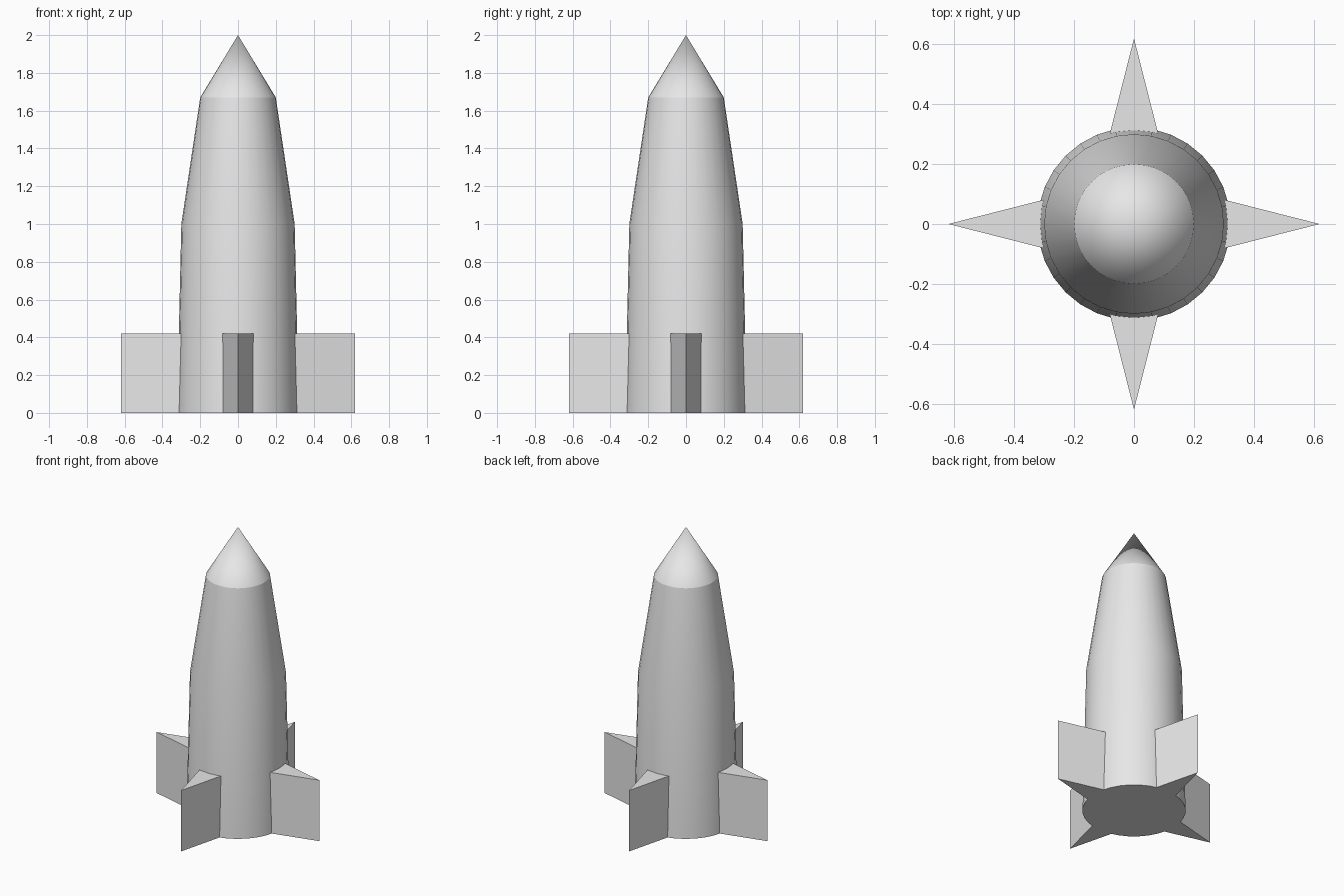
import bpy
import bmesh
from math import cos, sin, pi, radians

cube = bpy.data.objects.get("Cube")
if cube:
    bpy.data.objects.remove(cube, do_unlink=True)

SEGMENTS = 32

# Single plain grey
grey = bpy.data.materials.new("plain_grey")
grey.use_nodes = True
grey.diffuse_color = (0.8, 0.8, 0.8, 1)
shader = next(n for n in grey.node_tree.nodes if n.type == "BSDF_PRINCIPLED")
shader.inputs["Base Color"].default_value = grey.diffuse_color


def add_object(name, bm):
    bmesh.ops.recalc_face_normals(bm, faces=bm.faces)
    mesh = bpy.data.meshes.new(name)
    bm.to_mesh(mesh)
    bm.free()
    mesh.materials.append(grey)
    obj = bpy.data.objects.new(name, mesh)
    bpy.context.collection.objects.link(obj)
    return obj


# Body and nose: rings joined upward, closed by a flat base and a pointed tip
bm = bmesh.new()
rings = []
for radius, z in [(0.323, 0), (0.3, 1), (0.2, 1.67)]:
    angles = [2 * pi * i / SEGMENTS for i in range(SEGMENTS)]
    rings.append([bm.verts.new((radius * cos(a), radius * sin(a), z)) for a in angles])
tip = bm.verts.new((0, 0, 2))
bm.faces.new(rings[0])
for i in range(SEGMENTS):
    j = (i + 1) % SEGMENTS
    for low, high in zip(rings, rings[1:]):
        bm.faces.new((low[i], low[j], high[j], high[i]))
    bm.faces.new((rings[-1][i], rings[-1][j], tip))
body = add_object("rocket_body", bm)
bpy.ops.object.select_all(action="DESELECT")
body.select_set(True)
bpy.context.view_layer.objects.active = body
bpy.ops.object.shade_smooth_by_angle(angle=radians(18))


# Four wedge fins, rooted inside the body
def add_fin(name, turn):
    bm = bmesh.new()
    outline = [(0.27, -0.089), (0.62, 0), (0.27, 0.089)]
    base = bm.faces.new([bm.verts.new((x, y, 0)) for x, y in outline])
    extruded = bmesh.ops.extrude_face_region(bm, geom=[base], use_keep_orig=True)
    top = [v for v in extruded["geom"] if isinstance(v, bmesh.types.BMVert)]
    bmesh.ops.translate(bm, verts=top, vec=(0, 0, 0.42))
    fin = add_object(name, bm)
    fin.rotation_euler.z = turn


for i, side in enumerate(("left", "back", "right", "front")):
    add_fin(side + "_fin", i * pi / 2)
